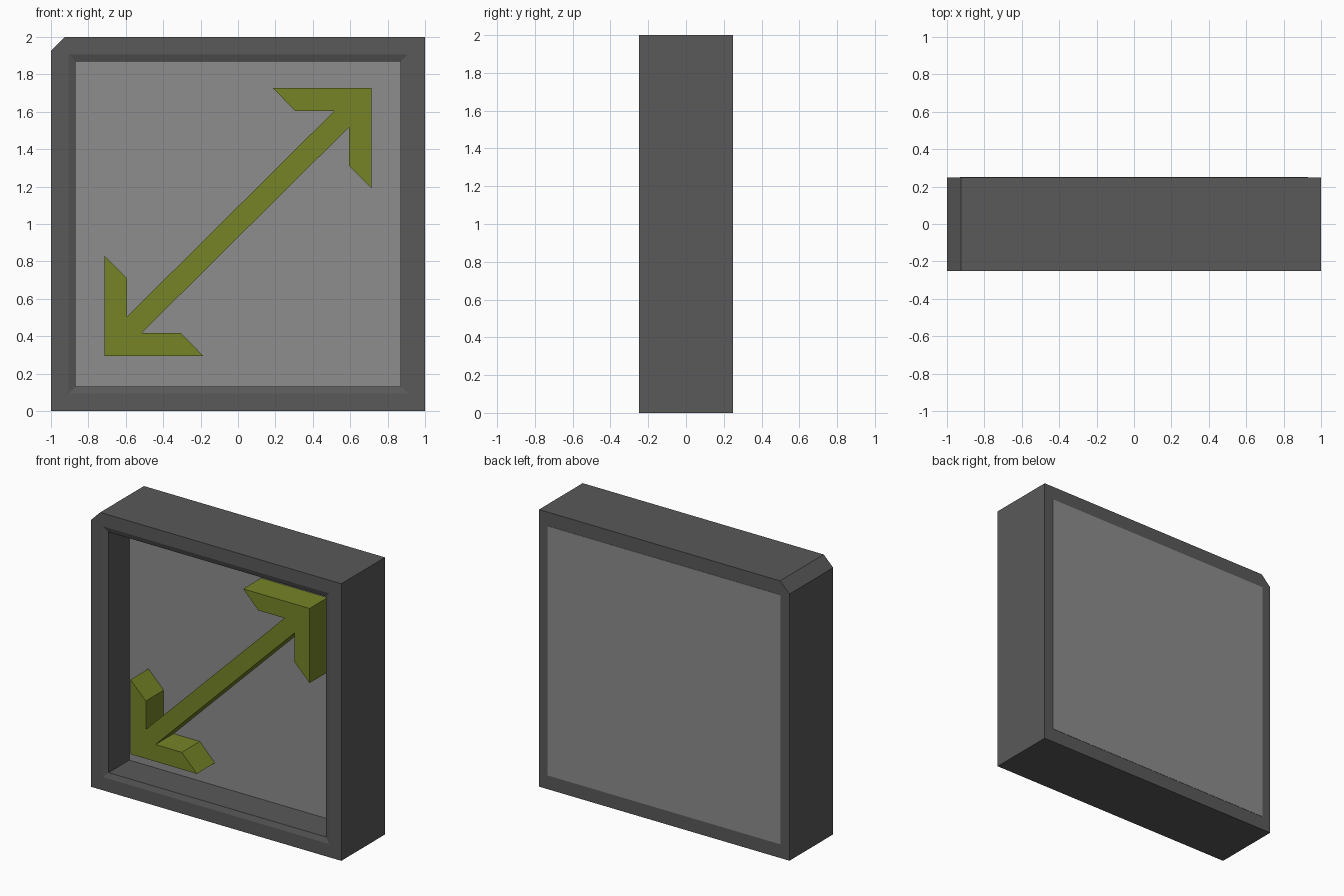
import bpy, bmesh

if "Cube" in bpy.data.objects:
    bpy.data.objects.remove(bpy.data.objects["Cube"])


def paint(obj, name, rgb):
    mat = bpy.data.materials.new(name)
    mat.diffuse_color = (*rgb, 1)
    mat.use_nodes = True
    mat.node_tree.nodes["Principled BSDF"].inputs["Base Color"].default_value = mat.diffuse_color
    obj.data.materials.append(mat)


def finish(bm, name):
    bmesh.ops.recalc_face_normals(bm, faces=bm.faces[:])
    mesh = bpy.data.meshes.new(name)
    bm.to_mesh(mesh)
    bm.free()
    obj = bpy.data.objects.new(name, mesh)
    bpy.context.collection.objects.link(obj)
    return obj


def ring(bm, pts, y):
    return [bm.verts.new((x, y, z)) for x, z in pts]


def bridge(bm, a, b):
    for i in range(len(a)):
        j = (i + 1) % len(a)
        bm.faces.new((a[i], a[j], b[j], b[i]))


def square(half):
    return [(-half, 1 - half), (half, 1 - half), (half, 1 + half), (-half, 1 + half)]


def prism(name, pts, y0, y1):
    bm = bmesh.new()
    a, b = ring(bm, pts, y0), ring(bm, pts, y1)
    bridge(bm, a, b)
    bm.faces.new(a)
    bm.faces.new(b)
    return finish(bm, name)


def fill_between(bm, outer, inner):
    edges = [bm.edges.get((r[i - 1], r[i])) for r in (outer, inner) for i in range(len(r))]
    bmesh.ops.triangle_fill(bm, edges=edges, use_beauty=True, use_dissolve=False)


# Square frame with one clipped corner and a shallow lip around the opening
outline = [(-1, 0), (1, 0), (1, 2), (-0.925, 2), (-1, 1.925)]
front, back = -0.25, 0.248
bm = bmesh.new()
outer_front, outer_back = ring(bm, outline, front), ring(bm, outline, back)
lip = ring(bm, square(0.905), front)
hole_front = ring(bm, square(0.868), front + 0.013)
hole_back = ring(bm, square(0.868), back)
bridge(bm, outer_front, outer_back)
bridge(bm, lip, hole_front)
bridge(bm, hole_front, hole_back)
fill_between(bm, outer_front, lip)
fill_between(bm, outer_back, hole_back)
frame = finish(bm, "frame")
paint(frame, "dark_grey", (0.1, 0.1, 0.1))

# Thick panel closing the rear half of the frame
panel_outline = [(-0.93, 0.1), (0.93, 0.1), (0.93, 1.9), (-0.93, 1.9)]
panel = prism("back_panel", panel_outline, 0.0, 0.25)
paint(panel, "mid_grey", (0.27, 0.27, 0.27))

# Double-headed diagonal arrow: one head, repeated by half-turn symmetry
head = [(0.515, 1.605), (0.305, 1.605), (0.185, 1.728), (0.715, 1.728),
        (0.715, 1.19), (0.593, 1.312), (0.593, 1.517)]
centre_z = 1.011
tail = [(-x, 2 * centre_z - z) for x, z in head]
arrow = prism("double_arrow", head + tail, -0.205, 0.005)
paint(arrow, "olive", (0.18, 0.23, 0.02))
